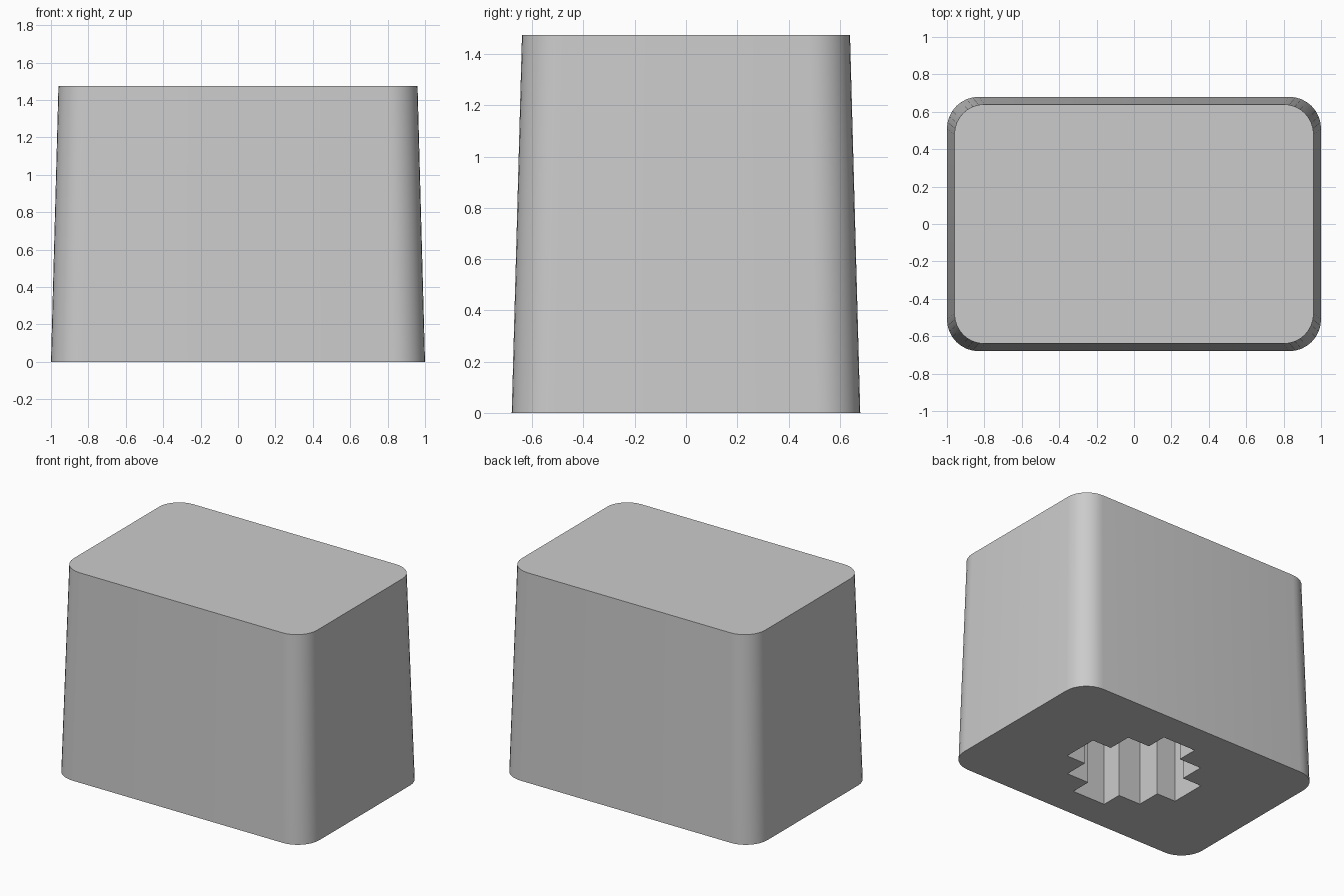
import bpy
import bmesh
from math import cos, sin, pi, radians

HEIGHT = 1.475
SOCKET_DEPTH = 1.0

if "Cube" in bpy.data.objects:
    bpy.data.objects.remove(bpy.data.objects["Cube"], do_unlink=True)

grey = bpy.data.materials.new("plain grey")
grey.use_nodes = True
colour = (0.6, 0.6, 0.6, 1)
grey.diffuse_color = colour
grey.node_tree.nodes["Principled BSDF"].inputs["Base Color"].default_value = colour


def rounded_rectangle(half_x, half_y, radius, steps=8):
    """Counter-clockwise outline with round corners."""
    outline = []
    for quarter, (sx, sy) in enumerate([(1, 1), (-1, 1), (-1, -1), (1, -1)]):
        for i in range(steps + 1):
            a = (quarter + i / steps) * pi / 2
            outline.append((sx * (half_x - radius) + radius * cos(a),
                            sy * (half_y - radius) + radius * sin(a)))
    return outline


def stepped_round(levels):
    """Counter-clockwise stepped outline, one quarter turned four times."""
    quarter = []
    for i, level in enumerate(levels):
        if i:
            quarter.append((levels[-i - 1], levels[i - 1]))
        quarter.append((levels[-i - 1], level))
    outline = []
    for _ in range(4):
        outline += quarter
        quarter = [(-y, x) for x, y in quarter]
    return outline


def loft(name, lower, upper, z0, z1):
    """Closed solid between two outlines with the same point count."""
    bm = bmesh.new()
    low = [bm.verts.new((x, y, z0)) for x, y in lower]
    high = [bm.verts.new((x, y, z1)) for x, y in upper]
    bm.faces.new(low[::-1])
    bm.faces.new(high)
    for i in range(len(low)):
        j = (i + 1) % len(low)
        bm.faces.new((low[i], low[j], high[j], high[i]))
    mesh = bpy.data.meshes.new(name)
    bm.to_mesh(mesh)
    bm.free()
    mesh.materials.append(grey)
    obj = bpy.data.objects.new(name, mesh)
    bpy.context.collection.objects.link(obj)
    return obj


# Tapered block with rounded upright corners
block = loft("tapered_block",
             rounded_rectangle(1.0, 0.68, 0.17),
             rounded_rectangle(0.96, 0.64, 0.16), 0, HEIGHT)

# Stepped socket in the underside
socket = stepped_round([0.13, 0.305, 0.455])
cutter = loft("socket_cutter", socket, socket, -0.1, SOCKET_DEPTH)
cutter.hide_render = True

cut = block.modifiers.new("socket", 'BOOLEAN')
cut.operation = 'DIFFERENCE'
cut.solver = 'EXACT'
cut.object = cutter
bpy.context.view_layer.objects.active = block
bpy.ops.object.select_all(action='DESELECT')
block.select_set(True)
bpy.ops.object.modifier_apply(modifier=cut.name)
bpy.data.objects.remove(cutter, do_unlink=True)

# Soft corners, crisp rims and socket edges
bpy.ops.object.shade_smooth_by_angle(angle=radians(30))
